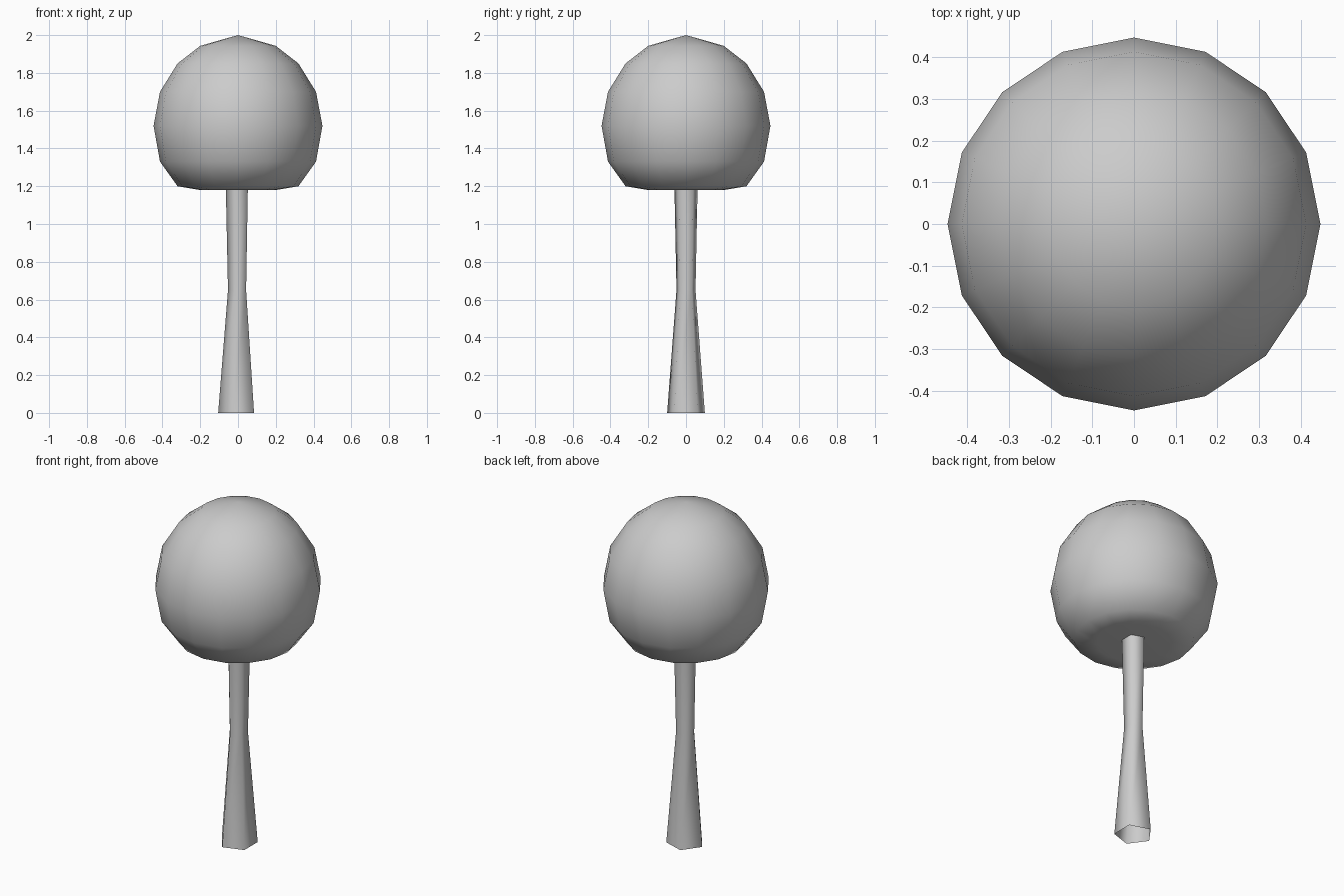
import bpy, bmesh
from math import cos, sin, tau

if "Cube" in bpy.data.objects:
    bpy.data.objects.remove(bpy.data.objects["Cube"])


def lathe(name, profile, sides, start=0.0):
    """Smooth-shaded stack of polygon rings; radius 0 closes to a point."""
    bm = bmesh.new()
    rings = []
    for r, z in profile:
        n = 1 if r == 0 else sides
        rings.append([bm.verts.new((r * cos(start + tau * i / sides),
                                    r * sin(start + tau * i / sides), z))
                      for i in range(n)])
    for a, b in zip(rings, rings[1:]):
        for i in range(sides):
            j = (i + 1) % sides
            if len(a) == 1:
                bm.faces.new((a[0], b[j], b[i]))
            elif len(b) == 1:
                bm.faces.new((a[i], a[j], b[0]))
            else:
                bm.faces.new((a[i], a[j], b[j], b[i]))
    bmesh.ops.recalc_face_normals(bm, faces=bm.faces)
    for f in bm.faces:
        f.smooth = True
    mesh = bpy.data.meshes.new(name)
    bm.to_mesh(mesh)
    bm.free()
    obj = bpy.data.objects.new(name, mesh)
    bpy.context.collection.objects.link(obj)
    return obj


# Five-sided trunk, open at both ends, one corner towards -x
lathe("trunk", [(0.105, 0), (0.053, 0.65), (0.065, 1.22)], 5, tau / 2)

# Round crown with a flattened, slightly hollow underside
lathe("crown", [(0, 1.20), (0.2, 1.18), (0.32, 1.20), (0.413, 1.33), (0.447, 1.52),
                (0.413, 1.70), (0.32, 1.85), (0.2, 1.943), (0, 2.0)], 16)
